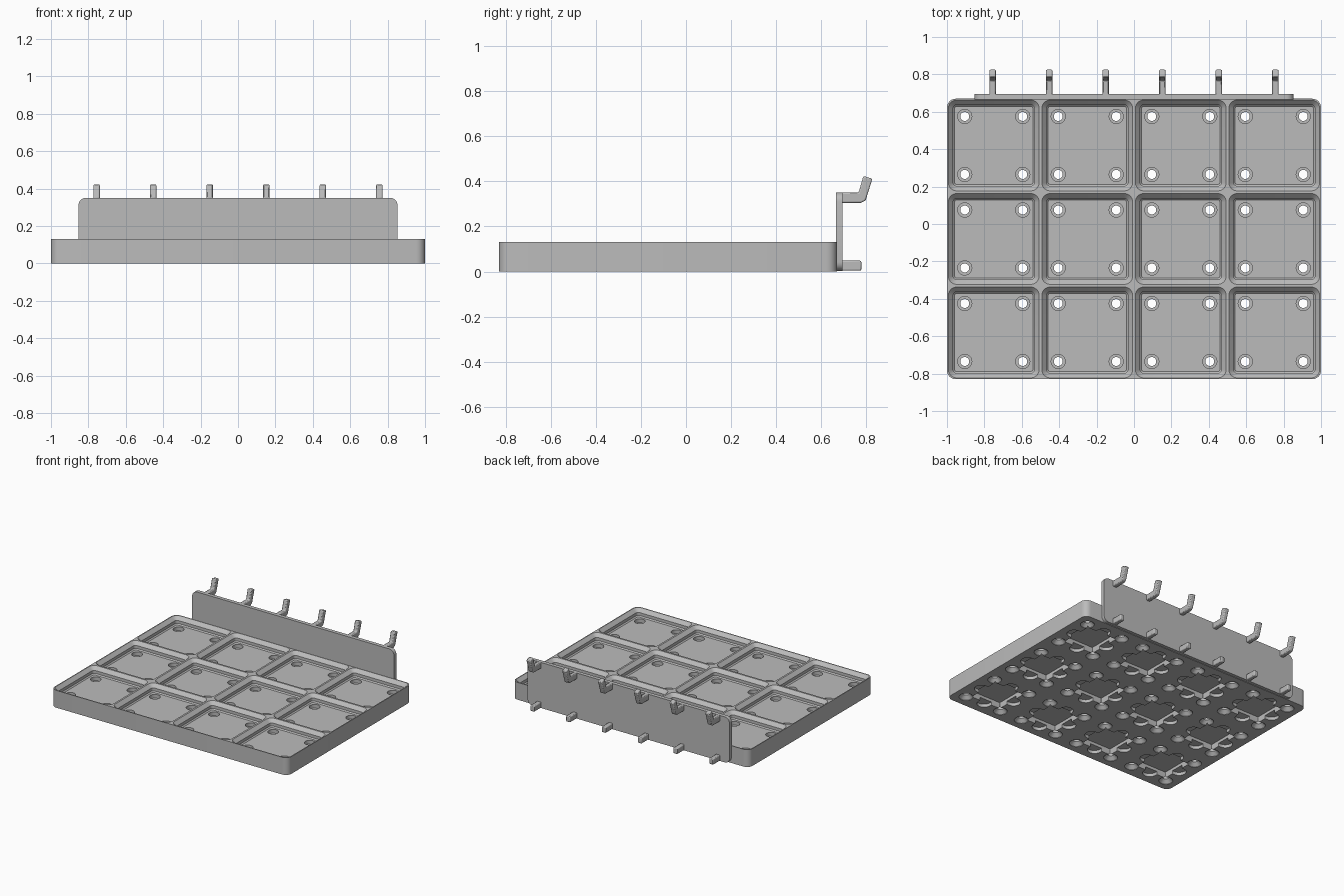
import bpy
import bmesh
from math import pi, cos, sin
from mathutils import Matrix, Vector

if "Cube" in bpy.data.objects:
    bpy.data.objects.remove(bpy.data.objects["Cube"], do_unlink=True)

# Single flat colour
grey = bpy.data.materials.new("plain_grey")
grey.use_nodes = True
GREY = (0.5, 0.5, 0.5, 1)
grey.diffuse_color = GREY
grey.node_tree.nodes["Principled BSDF"].inputs["Base Color"].default_value = GREY

CELL = 0.5
HEIGHT = 0.132
FLOOR = 0.076
TRAY_Y = -0.08
CENTRES = [((i - 1.5) * CELL, (j - 1) * CELL + TRAY_Y) for i in range(4) for j in range(3)]


def loft(bm, rings, matrix=Matrix(), steps=6):
    """Solid through rounded rectangles given as (half x, half y, radius, z)."""
    loops = []
    for hx, hy, r, z in rings:
        loop = []
        for q, (sx, sy) in enumerate(((1, 1), (-1, 1), (-1, -1), (1, -1))):
            for k in range(steps + 1):
                # full circles and stadiums would repeat points, so skip those
                a = (q + k / steps) * pi / 2
                p = Vector((sx * (hx - r) + r * cos(a), sy * (hy - r) + r * sin(a), z))
                loop.append(bm.verts.new(matrix @ p))
        loops.append(loop)
    n = len(loops[0])
    made = [bm.faces.new(loops[0][::-1]), bm.faces.new(loops[-1])]
    for low, high in zip(loops, loops[1:]):
        for i in range(n):
            j = (i + 1) % n
            made.append(bm.faces.new((low[i], low[j], high[j], high[i])))


def finish(bm, name):
    bmesh.ops.remove_doubles(bm, verts=bm.verts, dist=0.0001)
    bmesh.ops.recalc_face_normals(bm, faces=bm.faces)
    mesh = bpy.data.meshes.new(name)
    bm.to_mesh(mesh)
    bm.free()
    mesh.materials.append(grey)
    obj = bpy.data.objects.new(name, mesh)
    bpy.context.collection.objects.link(obj)
    return obj


def activate(obj):
    bpy.ops.object.select_all(action="DESELECT")
    obj.select_set(True)
    bpy.context.view_layer.objects.active = obj


def cut(obj, rings, places):
    """Subtract one lofted shape at every placement."""
    bm = bmesh.new()
    for m in places:
        loft(bm, rings, m)
    cutter = finish(bm, "cutter")
    cutter.hide_render = True
    mod = obj.modifiers.new("cut", "BOOLEAN")
    mod.operation = "DIFFERENCE"
    mod.solver = "EXACT"
    mod.object = cutter
    activate(obj)
    bpy.ops.object.modifier_apply(modifier=mod.name)
    bpy.data.objects.remove(cutter, do_unlink=True)


def at(x, y):
    return Matrix.Translation((x, y, 0))


# Tray block
bm = bmesh.new()
loft(bm, [(1, 0.75, 0.047, 0), (1, 0.75, 0.047, HEIGHT)], at(0, TRAY_Y))
tray = finish(bm, "grid_tray")
cells = [at(x, y) for x, y in CENTRES]

# Stepped pockets on top
pocket = []
for inset, radius, z in ((0.041, 0.012, FLOOR), (0.0326, 0.02, FLOOR + 0.0083),
                         (0.0326, 0.02, HEIGHT - 0.0256), (0.007, 0.045, HEIGHT),
                         (0.007, 0.045, HEIGHT + 0.02)):
    half = CELL / 2 - inset
    pocket.append((half, half, radius, z))
cut(tray, pocket, cells)

# Magnet seat, through hole and countersink near each pocket corner
hole = [(r, r, r, z) for r, z in ((0.049, -0.01), (0.049, 0.003), (0.024, 0.028),
                                  (0.024, 0.048), (0.038, 0.048), (0.038, 0.09))]
corners = [at(x + sx * 0.155, y + sy * 0.155) for x, y in CENTRES
           for sx in (-1, 1) for sy in (-1, 1)]
cut(tray, hole, corners)

# Square recesses underneath, each with four round-ended slots
cut(tray, [(0.127, 0.127, 0.001, -0.02), (0.127, 0.127, 0.001, 0.046)], cells)
arms = [m @ Matrix.Rotation(q * pi / 2, 4, "Z") @ at(0, 0.1275)
        for m in cells for q in range(4)]
cut(tray, [(0.0505, 0.0675, 0.0505, -0.03), (0.0505, 0.0675, 0.0505, 0.024)], arms)

# Upright back plate
bm = bmesh.new()
upright = Matrix.Translation((0, 0, 0.177)) @ Matrix.Rotation(pi / 2, 4, "X")
loft(bm, [(0.853, 0.174, 0.04, -0.694), (0.853, 0.174, 0.04, -0.665)], upright)
plate = finish(bm, "back_plate")


# Board pegs: side profiles (y, z) extruded sideways
def peg(name, profile, x, width=0.034):
    bm = bmesh.new()
    face = bm.faces.new([bm.verts.new((x - width / 2, y, z)) for y, z in profile])
    out = bmesh.ops.extrude_face_region(bm, geom=[face])
    moved = [v for v in out["geom"] if isinstance(v, bmesh.types.BMVert)]
    bmesh.ops.translate(bm, verts=moved, vec=(width, 0, 0))
    obj = finish(bm, name)
    bevel = obj.modifiers.new("soft_edges", "BEVEL")
    bevel.width = 0.006
    bevel.segments = 2
    return obj


HOOK = [(0.685, 0.305), (0.777, 0.305), (0.797, 0.315), (0.827, 0.412),
        (0.787, 0.424), (0.766, 0.35), (0.685, 0.35)]
STUB = [(0.685, 0.004), (0.778, 0.004), (0.778, 0.048), (0.685, 0.048)]
parts = [tray, plate]
for i in range(6):
    x = (i - 2.5) * 0.3024
    parts.append(peg(f"upper_hook_{i + 1}", HOOK, x))
    parts.append(peg(f"lower_peg_{i + 1}", STUB, x))

for obj in parts:
    activate(obj)
    bpy.ops.object.shade_smooth_by_angle(angle=pi / 6)
